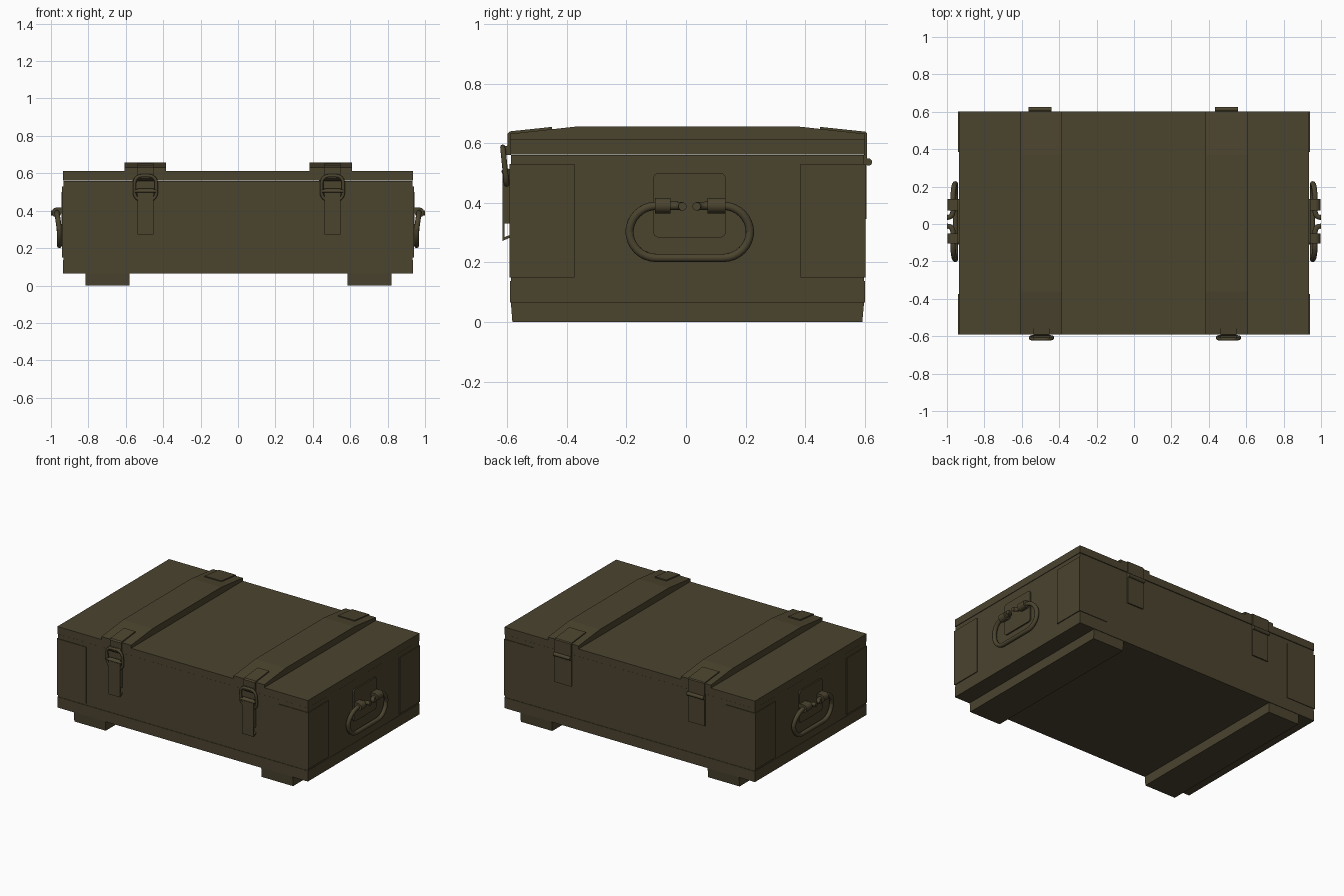
import bpy, bmesh, math
from mathutils import Vector

if "Cube" in bpy.data.objects:
    bpy.data.objects.remove(bpy.data.objects["Cube"])

olive = bpy.data.materials.new("olive_paint")
olive.diffuse_color = (0.070, 0.057, 0.028, 1)
olive.use_nodes = True
olive.node_tree.nodes["Principled BSDF"].inputs["Base Color"].default_value = olive.diffuse_color


def finish(name, bm, smooth=False):
    bmesh.ops.recalc_face_normals(bm, faces=bm.faces)
    me = bpy.data.meshes.new(name)
    bm.to_mesh(me)
    bm.free()
    me.materials.append(olive)
    ob = bpy.data.objects.new(name, me)
    bpy.context.collection.objects.link(ob)
    if smooth:
        bpy.ops.object.select_all(action='DESELECT')
        ob.select_set(True)
        bpy.context.view_layer.objects.active = ob
        bpy.ops.object.shade_smooth_by_angle(angle=math.radians(40))
    return ob


def prism(name, pts, axis, a, b, smooth=False):
    """Extrude a closed profile along x (points are y,z) or z (points are x,y)."""
    bm = bmesh.new()
    place = (lambda p: (a, p[0], p[1])) if axis == 'x' else (lambda p: (p[0], p[1], a))
    f = bm.faces.new([bm.verts.new(place(p)) for p in pts])
    r = bmesh.ops.extrude_face_region(bm, geom=[f])
    d = Vector((b - a, 0, 0)) if axis == 'x' else Vector((0, 0, b - a))
    bmesh.ops.translate(bm, vec=d, verts=[v for v in r['geom'] if isinstance(v, bmesh.types.BMVert)])
    return finish(name, bm, smooth)


def box(name, x, y, z):
    return prism(name, [(x[0], y[0]), (x[1], y[0]), (x[1], y[1]), (x[0], y[1])], 'z', z[0], z[1])


def tube(name, pts, r, cyclic=False, sides=12):
    """Sweep a circle along a path of points."""
    pts = [Vector(p) for p in pts]
    n = len(pts)
    bm = bmesh.new()
    rings = []
    normal = None
    for i, p in enumerate(pts):
        if cyclic:
            t = pts[(i + 1) % n] - pts[i - 1]
        else:
            t = pts[min(i + 1, n - 1)] - pts[max(i - 1, 0)]
        t.normalize()
        if normal is None:
            normal = t.orthogonal()
        normal = (normal - t * normal.dot(t)).normalized()
        side = t.cross(normal)
        angles = [2 * math.pi * k / sides for k in range(sides)]
        rings.append([bm.verts.new(p + r * (math.cos(q) * normal + math.sin(q) * side)) for q in angles])
    for i in range(n if cyclic else n - 1):
        A, B = rings[i], rings[(i + 1) % n]
        for k in range(sides):
            bm.faces.new((A[k], A[(k + 1) % sides], B[(k + 1) % sides], B[k]))
    if not cyclic:
        bm.faces.new(rings[0])
        bm.faces.new(rings[-1])
    return finish(name, bm, True)


def arc(cx, cy, r, a0, a1, n=8):
    return [(cx + r * math.cos(math.radians(a0 + (a1 - a0) * i / n)),
             cy + r * math.sin(math.radians(a0 + (a1 - a0) * i / n))) for i in range(n + 1)]


def round_rect(x0, x1, y0, y1, r, n=6):
    return (arc(x1 - r, y0 + r, r, -90, 0, n) + arc(x1 - r, y1 - r, r, 0, 90, n)
            + arc(x0 + r, y1 - r, r, 90, 180, n) + arc(x0 + r, y0 + r, r, 180, 270, n))


# Crate: bottom rail, body and lid with fine seams
box("bottom_rail", (-0.936, 0.936), (-0.591, 0.601), (0.065, 0.137))
box("body", (-0.934, 0.934), (-0.588, 0.598), (0.13, 0.56))
box("lid", (-0.936, 0.936), (-0.591, 0.601), (0.562, 0.612))

# Thin corner plates wrapped round the body
for sx in (-1, 1):
    for y in ((-0.592, -0.375), (0.385, 0.602)):
        box("corner_plate", sorted((sx * 0.72, sx * 0.94)), y, (0.15, 0.53))

# Feet with tapered ends
for x0, x1 in ((-0.815, -0.58), (0.585, 0.82)):
    prism("foot", [(-0.583, 0), (0.592, 0), (0.598, 0.066), (-0.588, 0.066)], 'x', x0, x1)

# Lid battens with sloping ends
for x0, x1 in ((-0.607, -0.385), (0.382, 0.61)):
    prism("lid_batten", [(-0.591, 0.605), (0.601, 0.605), (0.601, 0.632),
                         (0.37, 0.657), (-0.36, 0.657), (-0.591, 0.632)], 'x', x0, x1)

# Front latches
for cx in (-0.495, 0.505):
    w = 0.043
    prism("latch_catch", [(-0.45, 0.645), (-0.45, 0.655), (-0.592, 0.640), (-0.600, 0.632),
                          (-0.600, 0.592), (-0.618, 0.588), (-0.618, 0.572), (-0.602, 0.560),
                          (-0.588, 0.560), (-0.588, 0.630)], 'x', cx - w, cx + w)
    prism("latch_lever", [(-0.588, 0.51), (-0.606, 0.52), (-0.616, 0.51), (-0.616, 0.272),
                          (-0.588, 0.285), (-0.588, 0.293), (-0.610, 0.285),
                          (-0.610, 0.33), (-0.588, 0.33)], 'x', cx - w, cx + w)
    loop = round_rect(cx - 0.058, cx + 0.058, 0.457, 0.587, 0.038)
    tube("latch_loop", [(x, -0.602 - 0.1 * (z - 0.457), z) for x, z in loop], 0.009, True, 10)
    tube("latch_bar", [(cx - 0.056, -0.612, 0.505), (cx + 0.056, -0.612, 0.505)], 0.008, False, 10)

# Back hinges
for cx in (-0.502, 0.495):
    x0, x1 = cx - 0.062, cx + 0.062
    prism("hinge_top_leaf", [(0.45, 0.645), (0.45, 0.655), (0.602, 0.639), (0.608, 0.633),
                             (0.608, 0.537), (0.598, 0.537), (0.598, 0.628)], 'x', x0, x1)
    box("hinge_lower_leaf", (x0, x1), (0.595, 0.606), (0.345, 0.537))
    prism("hinge_knuckle", arc(0.613, 0.537, 0.012, 0, 337.5, 15), 'x', x0, x1, True)

# Carrying handles on both ends
for sx in (-1, 1):
    prism("handle_plate", round_rect(-0.11, 0.133, 0.284, 0.5, 0.018), 'x', sx * 0.93, sx * 0.943)
    # Round bar: hangs as a stadium, open at the top, tips bent outward
    path = ([(-0.045, 0.39)] + arc(-0.10, 0.30, 0.09, 90, 180) + arc(-0.10, 0.305, 0.09, 180, 270)
            + arc(0.125, 0.305, 0.09, 270, 360) + arc(0.125, 0.30, 0.09, 0, 90) + [(0.07, 0.39)])
    mid = [(sx * (0.955 + 0.013 * max(0, (z - 0.30) / 0.09)), y, z) for y, z in path]
    tip_a = [(sx * 0.988, -0.012, 0.388), (sx * 0.978, -0.018, 0.389), (sx * 0.970, -0.03, 0.39)]
    tip_b = [(sx * 0.970, 0.054, 0.39), (sx * 0.978, 0.042, 0.389), (sx * 0.988, 0.036, 0.388)]
    tube("handle_bar", [(sx * 0.999, -0.012, 0.388)] + tip_a + mid + tip_b
         + [(sx * 0.999, 0.036, 0.388)], 0.014)
    # Sleeves holding the bar
    for y0, y1 in ((-0.104, -0.052), (0.072, 0.133)):
        tube("handle_sleeve", [(sx * 0.970, y0, 0.391), (sx * 0.970, y1, 0.391)], 0.026, False, 16)
        box("sleeve_tab", sorted((sx * 0.935, sx * 0.968)), (y0, y1), (0.391, 0.416))
